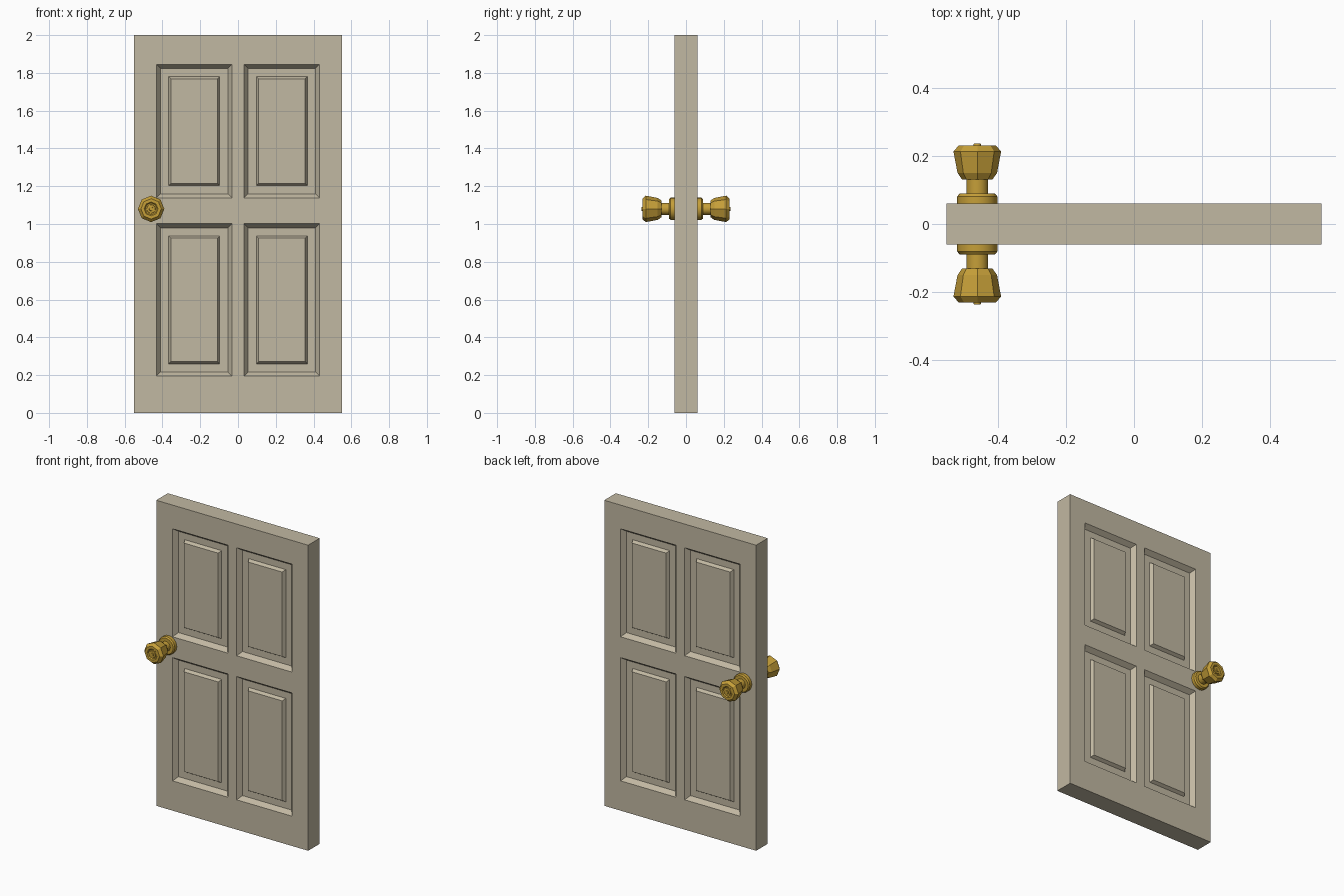
import bpy, bmesh, math
from mathutils import Vector

if "Cube" in bpy.data.objects:
    bpy.data.objects.remove(bpy.data.objects["Cube"])


def material(name, rgb):
    m = bpy.data.materials.new(name)
    m.diffuse_color = (*rgb, 1)
    m.use_nodes = True
    m.node_tree.nodes["Principled BSDF"].inputs["Base Color"].default_value = m.diffuse_color
    return m


beige = material("beige paint", (0.535, 0.48, 0.36))
brass = material("brass", (0.56, 0.345, 0.04))


def finish(bm, name, mat):
    bmesh.ops.recalc_face_normals(bm, faces=bm.faces[:])
    me = bpy.data.meshes.new(name)
    bm.to_mesh(me)
    bm.free()
    me.materials.append(mat)
    ob = bpy.data.objects.new(name, me)
    bpy.context.collection.objects.link(ob)
    return ob


# Door slab with four raised panels on each side
W, T, H = 1.10, 0.12, 2.0
panel_x = [(-0.432, -0.032), (0.032, 0.432)]
panel_z = [(0.195, 1.002), (1.138, 1.845)]
bm = bmesh.new()
bmesh.ops.create_cube(bm, size=1)
for v in bm.verts:
    v.co = Vector((v.co.x * W, v.co.y * T, (v.co.z + 0.5) * H))
for axis, spans in (((1, 0, 0), panel_x), ((0, 0, 1), panel_z)):
    for span in spans:
        for d in span:
            bmesh.ops.bisect_plane(bm, geom=bm.verts[:] + bm.edges[:] + bm.faces[:],
                                   plane_co=Vector(axis) * d, plane_no=axis)
bm.normal_update()
panels = []
for f in bm.faces:
    c = f.calc_center_median()
    if (abs(f.normal.y) > 0.9 and any(a < c.x < b for a, b in panel_x)
            and any(a < c.z < b for a, b in panel_z)):
        panels.append(f)
# sloped recess, flat groove, raised field
for width, depth in ((0.022, -0.03), (0.043, 0.0), (0.012, 0.02)):
    bmesh.ops.inset_individual(bm, faces=panels, thickness=width, depth=depth,
                               use_even_offset=True)
    bm.normal_update()
finish(bm, "door_slab", beige)


# Turned knob parts: profile of (radius, distance from door centre) along y
def lathe(name, profile, sides, sign, smooth):
    bm = bmesh.new()
    rings = []
    for r, d in profile:
        rings.append([bm.verts.new((-0.46 + r * math.cos(2 * math.pi * i / sides), sign * d,
                                    1.08 + r * math.sin(2 * math.pi * i / sides)))
                      for i in range(sides)])
    for a, b in zip(rings, rings[1:]):
        for i in range(sides):
            j = (i + 1) % sides
            bm.faces.new((a[i], a[j], b[j], b[i]))
    bm.faces.new(rings[0])
    bm.faces.new(rings[-1])
    ob = finish(bm, name, brass)
    if smooth:
        bpy.ops.object.select_all(action='DESELECT')
        ob.select_set(True)
        bpy.context.view_layer.objects.active = ob
        bpy.ops.object.shade_smooth_by_angle(angle=math.radians(30))


stem = [(0.059, 0.055), (0.059, 0.081), (0.052, 0.089), (0.032, 0.089), (0.032, 0.135)]
grip = [(0.045, 0.131), (0.058, 0.150), (0.070, 0.213), (0.054, 0.231), (0.037, 0.231),
        (0.031, 0.225)]
button = [(0.024, 0.222), (0.022, 0.230), (0.011, 0.231), (0.010, 0.236)]
for side, sign in (("front", -1), ("back", 1)):
    lathe(side + "_rose_and_stem", stem, 24, sign, True)
    lathe(side + "_knob", grip, 8, sign, False)
    lathe(side + "_knob_button", button, 16, sign, True)
